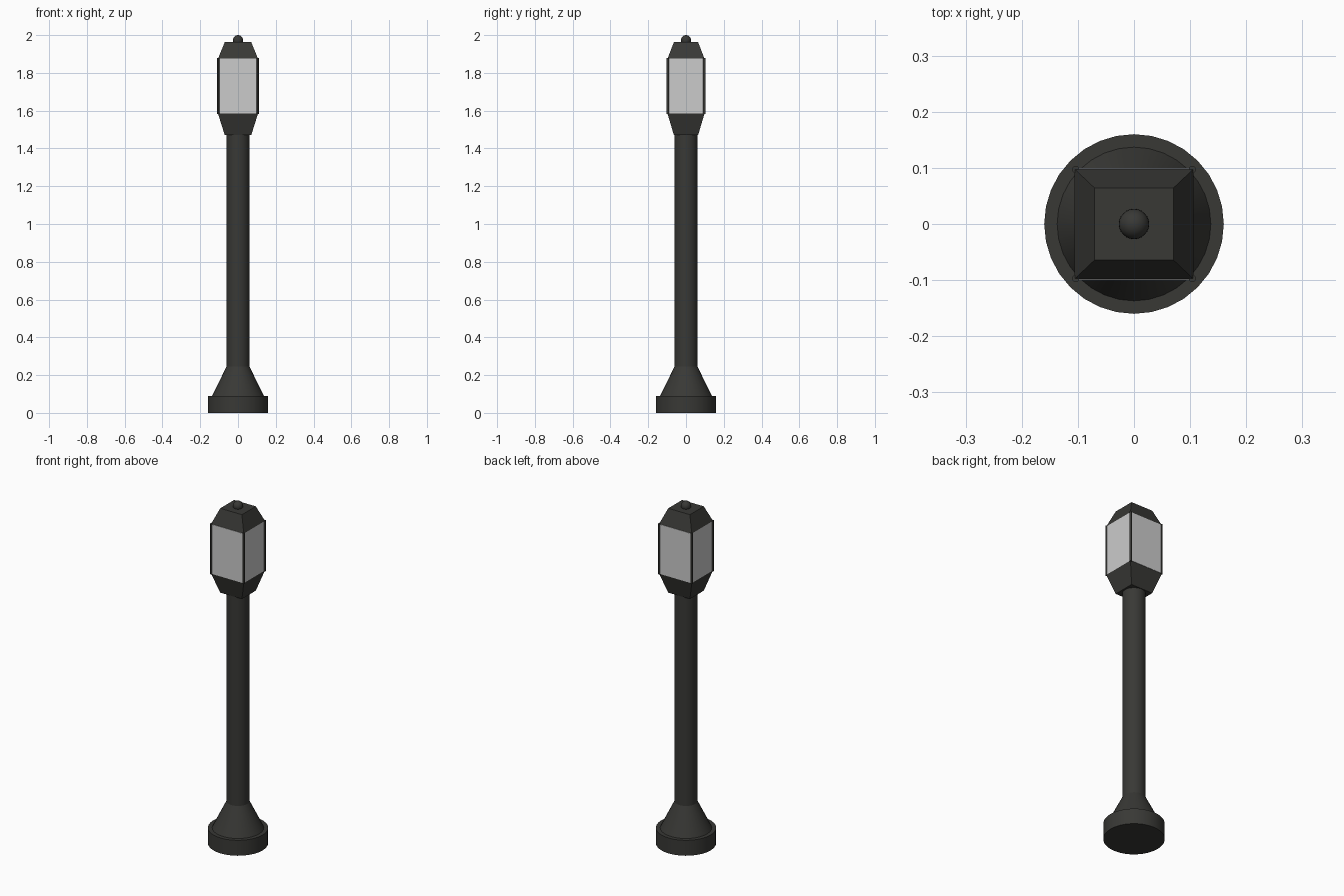
import bpy, bmesh, math

if "Cube" in bpy.data.objects:
    bpy.data.objects.remove(bpy.data.objects["Cube"])

dark = bpy.data.materials.new("dark_metal")
dark.diffuse_color = (0.04, 0.04, 0.036, 1)
dark.use_nodes = True
dark.node_tree.nodes["Principled BSDF"].inputs["Base Color"].default_value = dark.diffuse_color


def smooth(obj):
    bpy.ops.object.select_all(action='DESELECT')
    obj.select_set(True)
    bpy.context.view_layer.objects.active = obj
    bpy.ops.object.shade_smooth_by_angle(angle=math.radians(30))


def finish(obj, name, mat=dark):
    obj.name = name
    if mat:
        obj.data.materials.append(mat)
    return obj


def round_part(name, z0, z1, r0, r1, x=0, y=0, sides=32):
    bpy.ops.mesh.primitive_cone_add(vertices=sides, radius1=r0, radius2=r1,
                                    depth=z1 - z0, location=(x, y, (z0 + z1) / 2))
    obj = finish(bpy.context.object, name)
    smooth(obj)
    return obj


def tapered_box(name, z0, size0, z1, size1, x=0, y=0, mat=dark):
    """Box whose bottom and top half sizes may differ."""
    bm = bmesh.new()
    bmesh.ops.create_cube(bm, size=2)
    for v in bm.verts:
        z, (hx, hy) = (z1, size1) if v.co.z > 0 else (z0, size0)
        v.co = (v.co.x * hx + x, v.co.y * hy + y, z)
    mesh = bpy.data.meshes.new(name)
    bm.to_mesh(mesh)
    bm.free()
    obj = bpy.data.objects.new(name, mesh)
    bpy.context.collection.objects.link(obj)
    return finish(obj, name, mat)


# Foot, flared collar and pole
round_part("base_disc", 0, 0.09, 0.16, 0.16)
round_part("base_flare", 0.09, 0.245, 0.137, 0.061)
round_part("pole", 0.24, 1.48, 0.061, 0.061)

# Lantern holder and roof
wide, narrow = (0.106, 0.098), (0.07, 0.064)
LOW, HIGH = 1.585, 1.875
tapered_box("lantern_holder", 1.47, narrow, LOW, wide)
tapered_box("lantern_roof", HIGH, wide, 1.963, narrow)

# Glass panes and corner posts
for s in (-1, 1):
    pane = (0.1, 0.0015)
    tapered_box("glass_pane_front_back", LOW, pane, HIGH, pane, 0, s * 0.0985, None)
    pane = (0.0015, 0.094)
    tapered_box("glass_pane_side", LOW, pane, HIGH, pane, s * 0.1045, 0, None)
    for t in (-1, 1):
        round_part("corner_post", LOW - 0.003, HIGH + 0.003, 0.0065, 0.0065,
                   s * 0.104, t * 0.097, 12)

# Ball finial
bpy.ops.mesh.primitive_uv_sphere_add(segments=24, ring_count=12, radius=0.027,
                                     location=(0, 0, 1.973))
smooth(finish(bpy.context.object, "finial_ball"))
